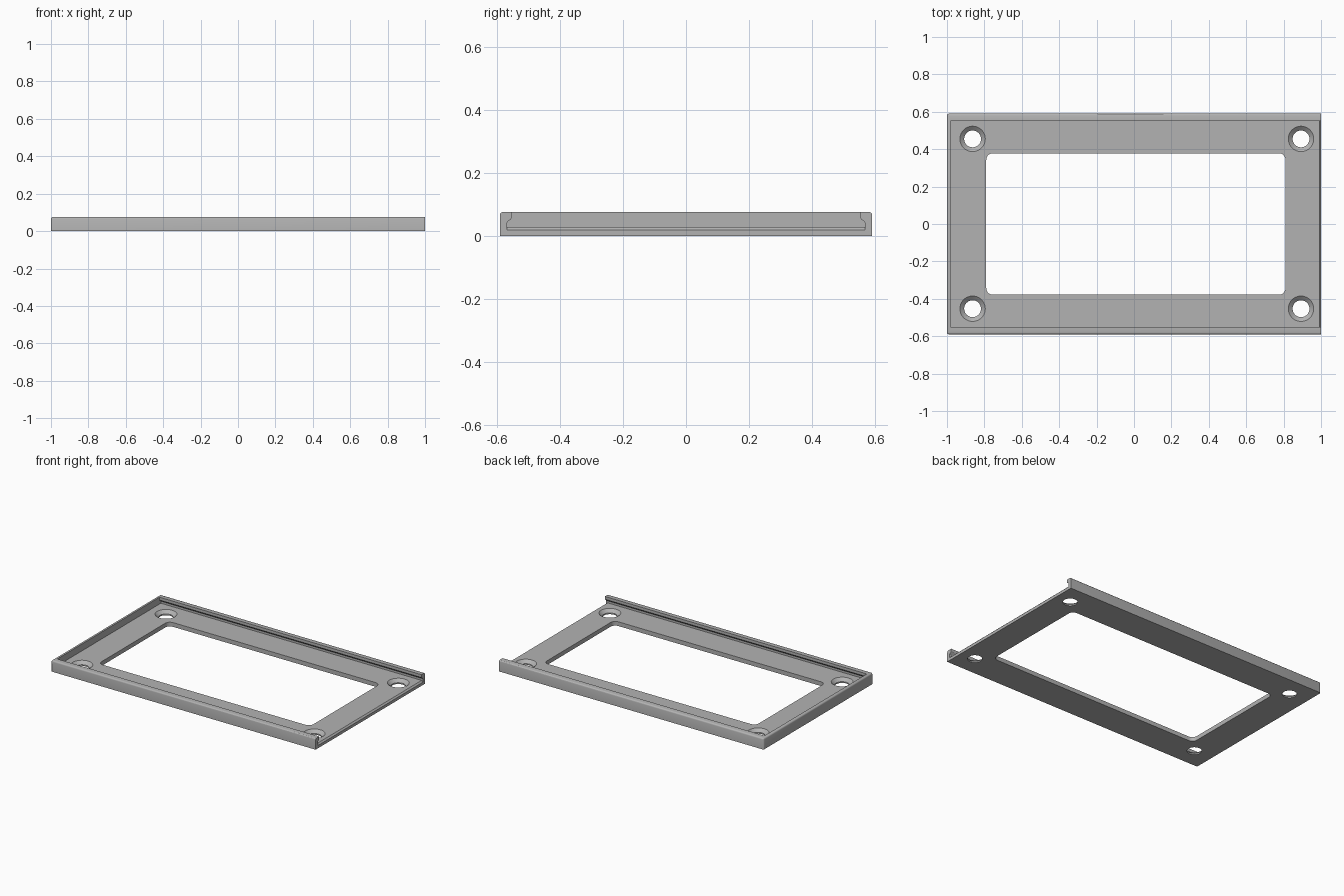
import bpy, bmesh, math

if "Cube" in bpy.data.objects:
    bpy.data.objects.remove(bpy.data.objects["Cube"])

L, W, H, FLOOR = 1.0, 0.59, 0.076, 0.029

grey = bpy.data.materials.new("plain grey")
grey.diffuse_color = (0.45, 0.45, 0.45, 1)
grey.use_nodes = True
grey.node_tree.nodes["Principled BSDF"].inputs["Base Color"].default_value = grey.diffuse_color


def make(name, bm, helper=False):
    bmesh.ops.recalc_face_normals(bm, faces=bm.faces)
    me = bpy.data.meshes.new(name)
    bm.to_mesh(me)
    bm.free()
    ob = bpy.data.objects.new(name, me)
    me.materials.append(grey)
    bpy.context.collection.objects.link(ob)
    ob.hide_render = helper
    ob.hide_viewport = False
    return ob


def prism(points, offset):
    """Extrude a closed outline of 3D points along an offset."""
    bm = bmesh.new()
    face = bm.faces.new([bm.verts.new(p) for p in points])
    res = bmesh.ops.extrude_face_region(bm, geom=[face])
    verts = [g for g in res["geom"] if isinstance(g, bmesh.types.BMVert)]
    bmesh.ops.translate(bm, verts=verts, vec=offset)
    return bm


# Outer body: a slab with softened top rims and corners
bm = prism([(-L, -W, 0), (L, -W, 0), (L, W, 0), (-L, W, 0)], (0, 0, H))
soft = [e for e in bm.edges
        if all(v.co.z > H / 2 for v in e.verts) and not all(v.co.x > 0 for v in e.verts)
        or all(v.co.x < 0 for v in e.verts) and abs(e.verts[0].co.z - e.verts[1].co.z) > H / 2]
bmesh.ops.bevel(bm, geom=soft, offset=0.01, segments=3, profile=0.5, affect='EDGES')
frame = make("mounting_frame", bm)

# Channel: undercut slot open at the right end
half = [(0.567, FLOOR), (0.567, 0.042), (0.564, 0.047), (0.555, 0.053), (0.552, 0.058), (0.552, 0.1)]
outline = [(-0.98, y, z) for y, z in half] + [(-0.98, -y, z) for y, z in reversed(half)]
cutters = [make("channel_cutter", prism(outline, (2.2, 0, 0)), True)]

# Window with rounded corners
x0, x1, wy, r = -0.79, 0.81, 0.378, 0.035
pts = []
for cx, cy, a0 in ((x1 - r, wy - r, 0), (x0 + r, wy - r, 90), (x0 + r, r - wy, 180), (x1 - r, r - wy, 270)):
    for i in range(9):
        a = math.radians(a0 + i * 11.25)
        pts.append((cx + r * math.cos(a), cy + r * math.sin(a), -0.1))
cutters.append(make("window_cutter", prism(pts, (0, 0, 0.3)), True))

# Countersunk screw holes, each a revolved profile
for hx in (-0.863, 0.893):
    for hy in (-0.453, 0.455):
        bm = bmesh.new()
        rings = []
        for rad, z in ((0.045, -0.1), (0.045, 0.009), (0.068, FLOOR), (0.068, 0.06)):
            rings.append([bm.verts.new((hx + rad * math.cos(t * math.pi / 20),
                                        hy + rad * math.sin(t * math.pi / 20), z)) for t in range(40)])
        for a, b in zip(rings, rings[1:]):
            for i in range(40):
                j = (i + 1) % 40
                bm.faces.new((a[i], a[j], b[j], b[i]))
        bm.faces.new(rings[0])
        bm.faces.new(rings[-1])
        cutters.append(make("screw_hole_cutter", bm, True))

# Lead-in chamfer on the open end of the floor
tri = [(0.99, -0.567, FLOOR + 0.0005), (1.01, -0.567, 0.009), (1.01, -0.567, FLOOR + 0.0005)]
cutters.append(make("lead_in_cutter", prism(tri, (0, 1.134, 0)), True))

# Cut everything out of the body
for c in cutters:
    m = frame.modifiers.new(c.name, 'BOOLEAN')
    m.operation, m.solver, m.object = 'DIFFERENCE', 'EXACT', c
bpy.context.view_layer.objects.active = frame
frame.select_set(True)
for m in list(frame.modifiers):
    bpy.ops.object.modifier_apply(modifier=m.name)
for c in cutters:
    bpy.data.objects.remove(c)
bpy.ops.object.shade_smooth_by_angle(angle=math.radians(30))
